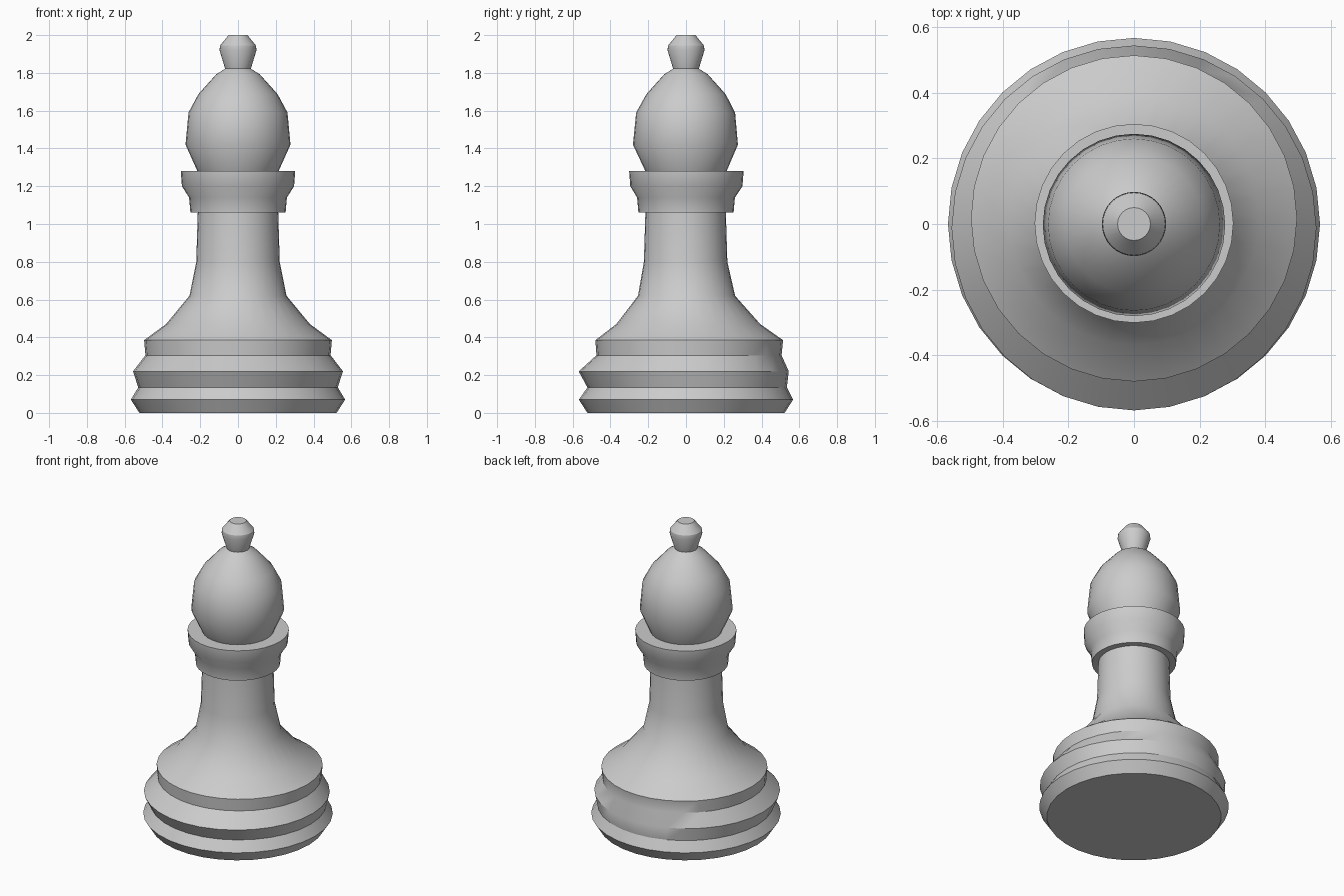
import bpy
import bmesh
from math import cos, sin, pi, radians

SIDES = 32

cube = bpy.data.objects.get("Cube")
if cube:
    bpy.data.objects.remove(cube, do_unlink=True)

stone = bpy.data.materials.new("light_grey")
stone.use_nodes = True
stone.diffuse_color = (0.6, 0.6, 0.6, 1)
stone.node_tree.nodes["Principled BSDF"].inputs["Base Color"].default_value = (0.6, 0.6, 0.6, 1)


def lathe(name, rings, cap_bottom=False, cap_top=False):
    """Turn rings of (radius, height, y shift) into one smooth-shaded part."""
    bm = bmesh.new()
    loops = []
    for r, z, shift in rings:
        loops.append([bm.verts.new((r * cos(2 * pi * i / SIDES),
                                    r * sin(2 * pi * i / SIDES) + shift, z))
                      for i in range(SIDES)])
    for low, high in zip(loops, loops[1:]):
        for i in range(SIDES):
            j = (i + 1) % SIDES
            bm.faces.new((low[i], low[j], high[j], high[i]))
    if cap_bottom:
        bm.faces.new(loops[0][::-1])
    if cap_top:
        bm.faces.new(loops[-1])
    mesh = bpy.data.meshes.new(name)
    bm.to_mesh(mesh)
    bm.free()
    mesh.materials.append(stone)
    obj = bpy.data.objects.new(name, mesh)
    bpy.context.collection.objects.link(obj)
    bpy.ops.object.select_all(action="DESELECT")
    obj.select_set(True)
    bpy.context.view_layer.objects.active = obj
    bpy.ops.object.shade_smooth_by_angle(angle=radians(32))
    return obj


# Stepped foot, with slightly uneven hand-turned rings
lathe("base", [(0.522, 0, 0), (0.567, 0.07, 0), (0.528, 0.135, 0.006),
               (0.556, 0.22, -0.012), (0.49, 0.305, 0.016),
               (0.497, 0.385, 0.017)], cap_bottom=True)

# Flared shoulder and neck
lathe("stem", [(0.497, 0.385, 0.017), (0.381, 0.47, 0.012), (0.257, 0.62, 0.003),
               (0.221, 0.8, -0.002), (0.213, 1.06, -0.002)])

# Double collar
lathe("collar", [(0.213, 1.06, -0.002), (0.252, 1.06, 0), (0.259, 1.14, 0),
                 (0.297, 1.2, 0.002), (0.303, 1.28, 0.002), (0.215, 1.28, 0)])

# Pointed dome
lathe("head", [(0.215, 1.28, 0), (0.278, 1.42, -0.003), (0.262, 1.59, -0.002),
               (0.21, 1.687, 0), (0.115, 1.793, 0), (0.068, 1.822, 0)])

# Knob on the tip
lathe("finial", [(0.068, 1.822, 0), (0.098, 1.92, 0), (0.095, 1.945, 0),
                 (0.05, 2, 0)], cap_top=True)
